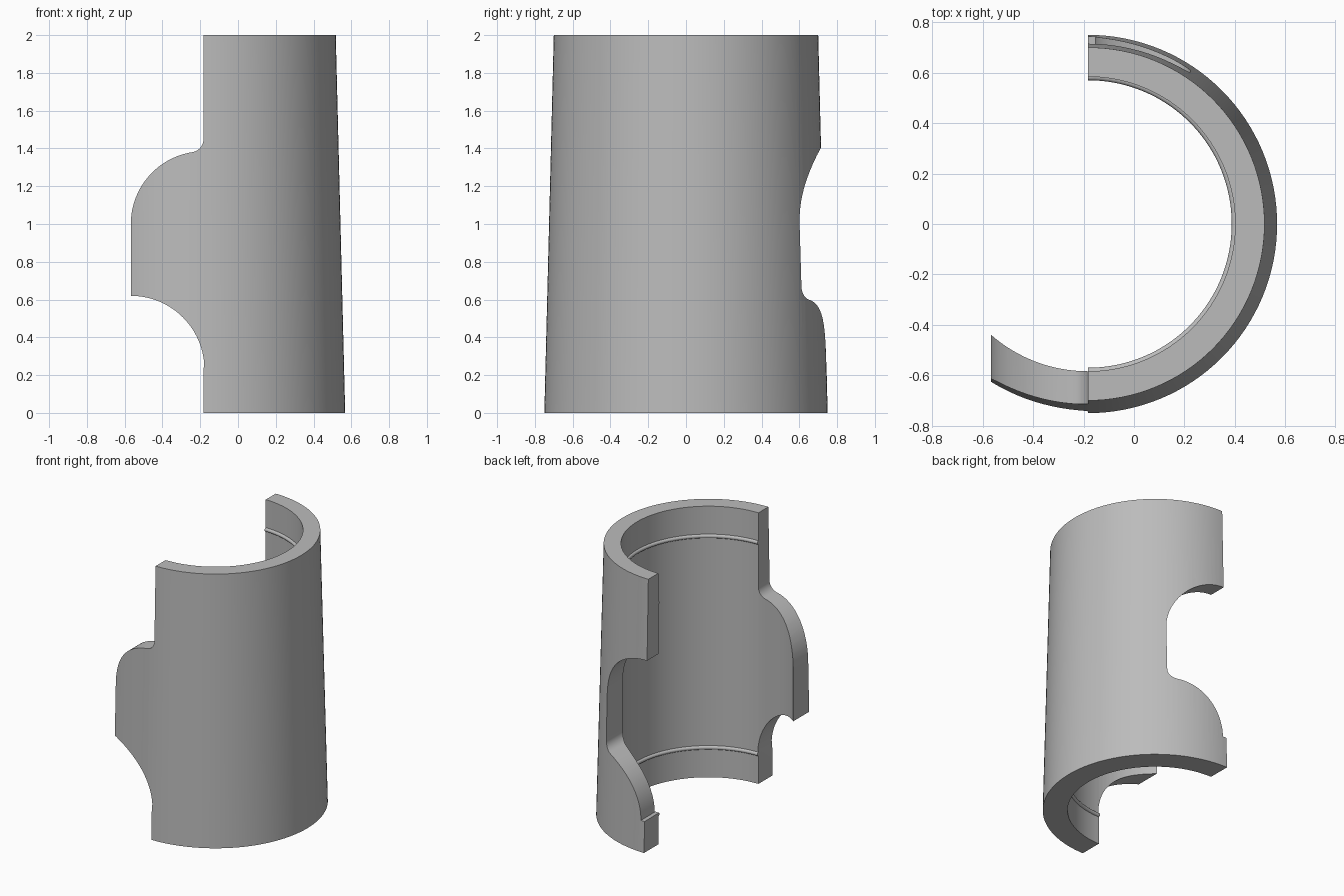
import bpy, bmesh
from math import pi, sin, cos, sqrt, atan2

if "Cube" in bpy.data.objects:
    bpy.data.objects.remove(bpy.data.objects["Cube"])

AXIS_X = -0.1825           # the tube axis, offset so the part is centred
HEIGHT = 2.0
OUTER_BOTTOM, OUTER_TOP, INNER = 0.75, 0.70, 0.584
SEGMENTS = 128

grey = bpy.data.materials.new("plain_grey")
grey.use_nodes = True
grey.diffuse_color = (0.5, 0.5, 0.5, 1)
grey.node_tree.nodes["Principled BSDF"].inputs["Base Color"].default_value = (0.5, 0.5, 0.5, 1)


def make_object(name, bm):
    bmesh.ops.recalc_face_normals(bm, faces=bm.faces)
    mesh = bpy.data.meshes.new(name)
    bm.to_mesh(mesh)
    bm.free()
    mesh.materials.append(grey)
    obj = bpy.data.objects.new(name, mesh)
    obj.location.x = AXIS_X
    bpy.context.collection.objects.link(obj)
    return obj


def arc(cx, cz, r, a0, a1, n=20):
    return [(cx + r * cos(a0 + (a1 - a0) * i / n),
             cz + r * sin(a0 + (a1 - a0) * i / n)) for i in range(n + 1)]


def lathe(name, profile):
    """Revolve a closed (radius, z) profile around z."""
    bm = bmesh.new()
    rings = [[bm.verts.new((r * cos(a), r * sin(a), z)) for r, z in profile]
             for a in (2 * pi * i / SEGMENTS for i in range(SEGMENTS))]
    for i, ring in enumerate(rings):
        after = rings[(i + 1) % SEGMENTS]
        for j in range(len(ring)):
            k = (j + 1) % len(ring)
            bm.faces.new((ring[j], after[j], after[k], ring[k]))
    return make_object(name, bm)


def prism(name, outline, y0, y1):
    """Extrude an (x, z) outline along y, as a hidden cutter."""
    bm = bmesh.new()
    face = bm.faces.new([bm.verts.new((x, y0, z)) for x, z in outline])
    new = bmesh.ops.extrude_face_region(bm, geom=[face])["geom"]
    bmesh.ops.translate(bm, vec=(0, y1 - y0, 0),
                        verts=[v for v in new if isinstance(v, bmesh.types.BMVert)])
    obj = make_object(name, bm)
    obj.hide_render = True
    obj.hide_set(True)
    return obj


# Tapered tube wall with two half-round beads inside
BEAD = 0.014
profile = [(OUTER_BOTTOM, 0), (OUTER_TOP, HEIGHT), (INNER, HEIGHT)]
for z in (1.78, 0.22):
    profile += arc(INNER, z, BEAD, pi / 2, 3 * pi / 2, 8)
profile.append((INNER, 0))
shell = lathe("half_sleeve", profile)

# Front void: leaves a tab with a hollow lower curve and a round shoulder
LOW, MID, FILLET = 0.23, 1.0, 0.07
tab = 0.385
rise = sqrt((tab + FILLET) ** 2 - FILLET ** 2)
turn = atan2(rise, -FILLET)
front = [(-1, -0.5), (0, -0.5)]
front += arc(-tab, LOW, tab + 0.005, 0, pi / 2)
front[2] = (0, LOW)
front += arc(0, MID, tab, pi, turn)
front += arc(-FILLET, MID + rise, FILLET, turn - pi, 0, 10)[1:]
front += [(0, 2.5), (-1, 2.5)]

# Back void: a matching notch, slightly larger for clearance
notch, bump = 0.405, 0.375
climb = sqrt((bump + FILLET) ** 2 - FILLET ** 2)
lean = atan2(climb, -FILLET)
back = [(-1, -0.5), (0, -0.5), (0, LOW)]
back += arc(notch, LOW, bump, pi, lean)
back += arc(notch - FILLET, LOW + climb, FILLET, lean - pi, 0, 10)[1:]
back += arc(0, MID, notch, 0, pi / 2)
back += [(0, 2.5), (-1, 2.5)]

cutters = [prism("front_cutter", front, -1, 0), prism("back_cutter", back, -0.2, 1)]

# Cut the tube and finish the shading
bpy.ops.object.select_all(action="DESELECT")
shell.select_set(True)
bpy.context.view_layer.objects.active = shell
for cutter in cutters:
    cut = shell.modifiers.new(cutter.name, "BOOLEAN")
    cut.operation, cut.solver, cut.object = "DIFFERENCE", "EXACT", cutter
    bpy.ops.object.modifier_apply(modifier=cut.name)
for cutter in cutters:
    bpy.data.objects.remove(cutter)
bpy.ops.object.shade_smooth_by_angle(angle=pi / 6)
